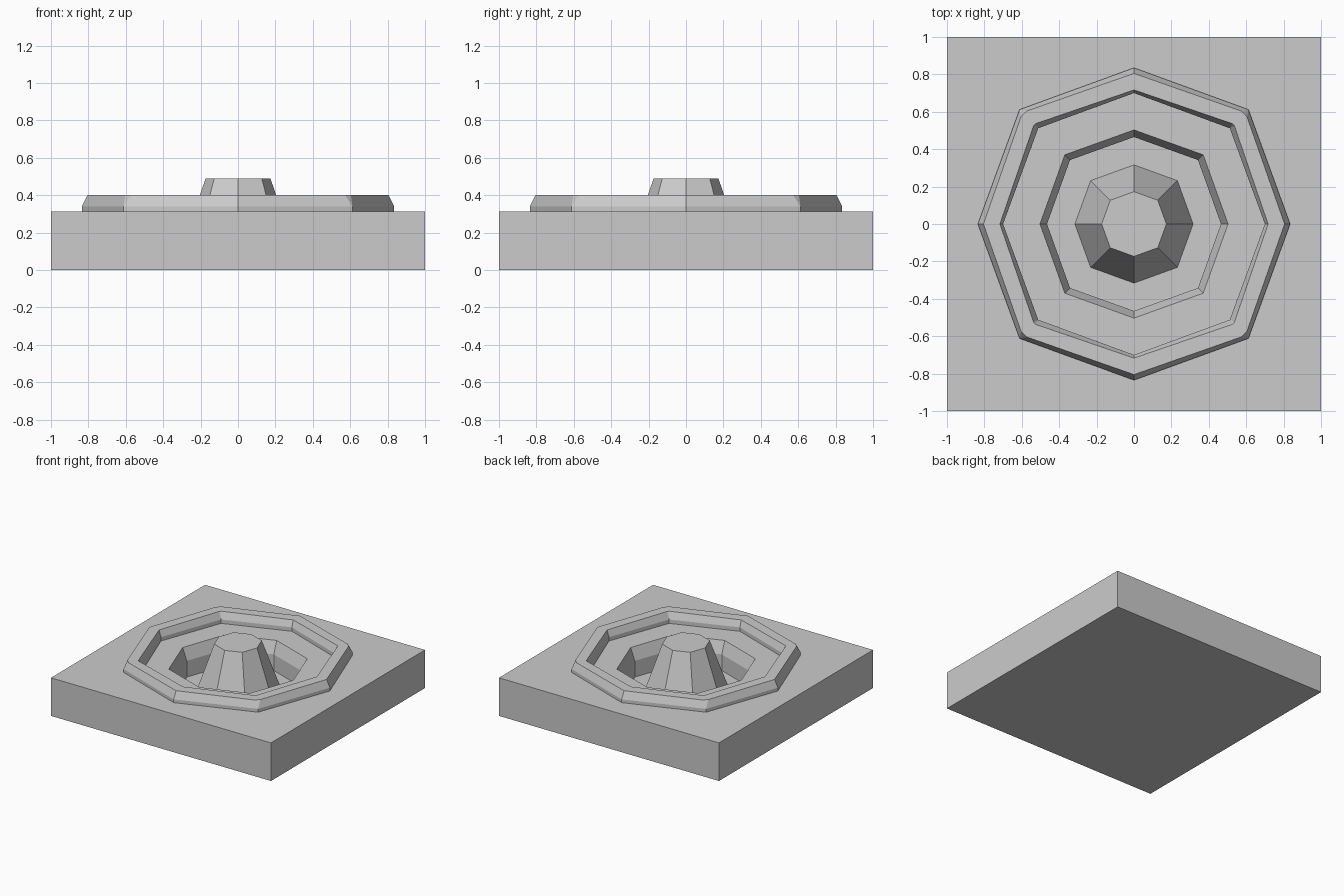
import bpy, bmesh

if "Cube" in bpy.data.objects:
    bpy.data.objects.remove(bpy.data.objects["Cube"])

# Each ring: radius on the axes, then the two coordinates of its diagonal corners
# (equal coordinates give one sharp corner), then height.
PLATE = [(1, 1, 1, 0), (1, 1, 1, 0.313)]
RAISED_RIM = [(0.835, 0.612, 0.612, 0.313), (0.835, 0.612, 0.612, 0.34),
              (0.805, 0.604, 0.573, 0.40), (0.717, 0.537, 0.525, 0.40),
              (0.70, 0.512, 0.512, 0.345), (0.70, 0.512, 0.512, 0.313)]
WELL = [(0.503, 0.37, 0.37, 0.313), (0.465, 0.342, 0.342, 0.213),
        (0.465, 0.342, 0.342, 0.08)]
CENTRE_POST = [(0.316, 0.232, 0.232, 0.08), (0.173, 0.127, 0.127, 0.49)]


def ring(bm, axis, d1, d2, z):
    """Four-fold symmetric loop of twelve points."""
    verts = []
    c, s = 1, 0
    for _ in range(4):
        for x, y in ((axis, 0), (d1, d2), (d2, d1)):
            verts.append(bm.verts.new((x * c - y * s, x * s + y * c, z)))
        c, s = -s, c
    return verts


def shell(name, profile):
    """Join successive rings into a closed flat-shaded body."""
    bm = bmesh.new()
    loops = [ring(bm, *p) for p in profile]
    for a, b in zip(loops, loops[1:]):
        for i in range(12):
            j = (i + 1) % 12
            bm.faces.new((a[i], a[j], b[j], b[i]))
    bm.faces.new(loops[0][::-1])
    bm.faces.new(loops[-1])
    bmesh.ops.remove_doubles(bm, verts=bm.verts, dist=1e-5)
    bmesh.ops.recalc_face_normals(bm, faces=bm.faces)
    mesh = bpy.data.meshes.new(name)
    bm.to_mesh(mesh)
    bm.free()
    obj = bpy.data.objects.new(name, mesh)
    bpy.context.collection.objects.link(obj)
    return obj


# Square plate with raised rim, sunken well and tapered centre post in one skin
shell("floor_tile", PLATE + RAISED_RIM + WELL + CENTRE_POST)
